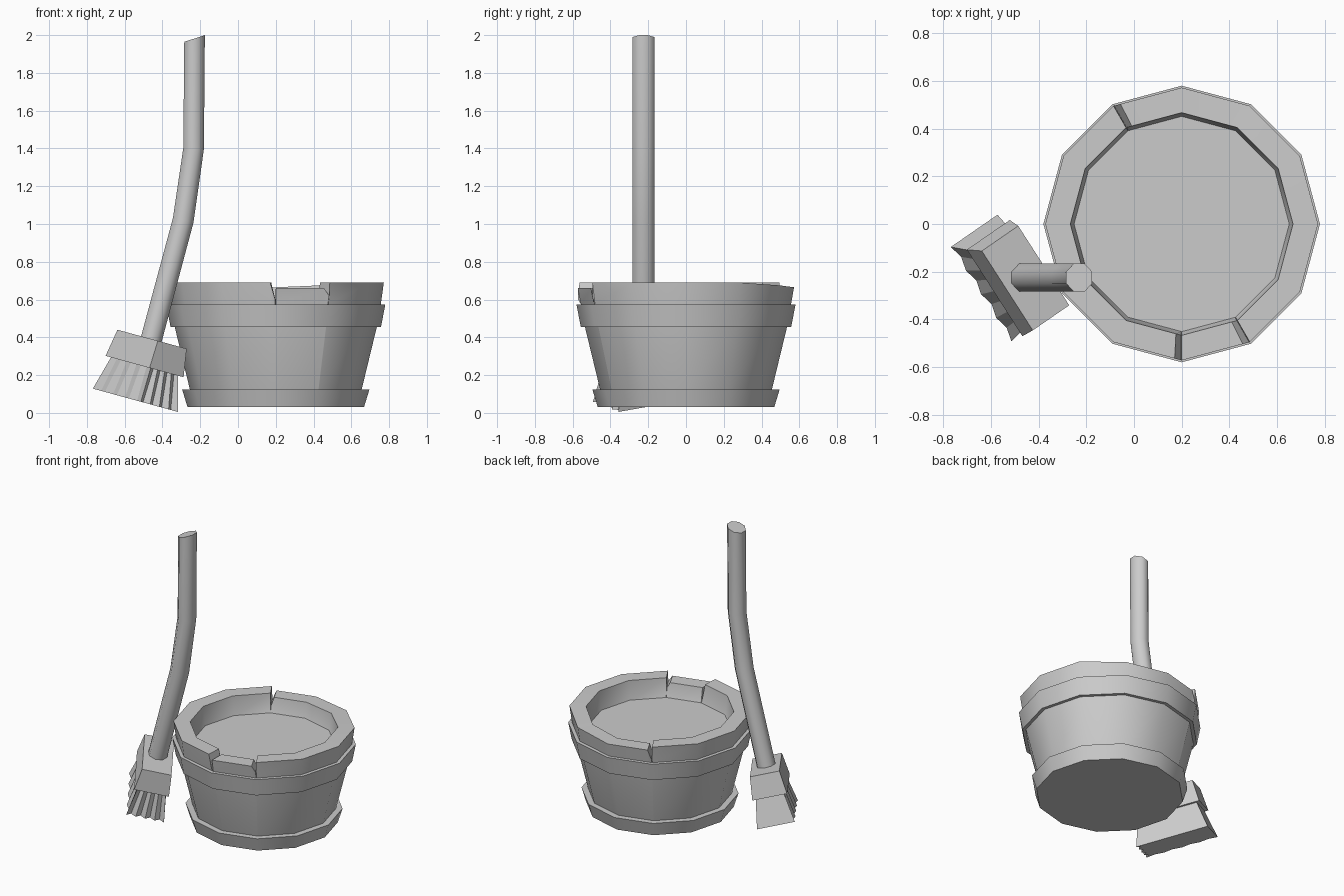
import bpy, bmesh
from math import sin, cos, pi, radians
from mathutils import Vector, Matrix

if "Cube" in bpy.data.objects:
    bpy.data.objects.remove(bpy.data.objects["Cube"])

grey = bpy.data.materials.new("plain_grey")
grey.use_nodes = True
grey.diffuse_color = (0.6, 0.6, 0.6, 1)
grey.node_tree.nodes["Principled BSDF"].inputs["Base Color"].default_value = (0.6, 0.6, 0.6, 1)

CENTRE = Vector((0.2, 0, 0))


def loft(name, rings, closed=False, caps=(False, False), matrix=None, angle=40):
    """Skin a list of equal point rings, optionally joining last to first."""
    bm = bmesh.new()
    loops = [[bm.verts.new(p) for p in ring] for ring in rings]
    n = len(loops[0])
    for a, b in zip(loops, loops[1:] + (loops[:1] if closed else [])):
        for i in range(n):
            j = (i + 1) % n
            bm.faces.new((a[i], a[j], b[j], b[i]))
    if caps[0]:
        bm.faces.new(loops[0])
    if caps[1]:
        bm.faces.new(loops[-1])
    bmesh.ops.recalc_face_normals(bm, faces=bm.faces)
    mesh = bpy.data.meshes.new(name)
    bm.to_mesh(mesh)
    bm.free()
    mesh.materials.append(grey)
    mesh.shade_smooth()
    mesh.set_sharp_from_angle(angle=radians(angle))
    obj = bpy.data.objects.new(name, mesh)
    if matrix:
        obj.matrix_world = matrix
    bpy.context.collection.objects.link(obj)
    return obj


def circle(r, z, sides=12):
    return [CENTRE + Vector((r * cos(2 * pi * i / sides), r * sin(2 * pi * i / sides), z))
            for i in range(sides)]


# Tub wall: one column per angle, with lowered and cracked staves in the rim
TOP = 0.69
columns = [(0, TOP), (30, TOP), (60, 0.675), (90, 0.665), (117, 0.665), (119.7, 0.6),
           (120, TOP), (150, TOP), (180, TOP), (210, TOP), (240, TOP), (267, TOP),
           (269.7, 0.6), (270, 0.66), (297, 0.66), (299.7, 0.62), (300, TOP), (330, TOP)]


def column(degrees, top):
    a = radians(degrees)
    # keep in-between columns on the flat side of the twelve-sided tub
    flat = cos(pi / 12) / cos(radians(degrees % 30 - 15))
    profile = [(0.43, 0.05), (0.455, 0.125), (0.535, 0.455), (0.556, 0.575),
               (0.572, top), (0.467, top), (0.45, 0.55), (0.44, 0.53)]
    return [CENTRE + Vector((r * flat * cos(a), r * flat * sin(a), z)) for r, z in profile]


loft("tub_wall", [column(*c) for c in columns], closed=True)

# Tub base, hoops and inside floor
loft("lower_hoop", [circle(0.467, 0.03), circle(0.496, 0.125), circle(0.43, 0.125)],
     caps=(True, False))
loft("upper_hoop", [circle(0.53, 0.455), circle(0.557, 0.455), circle(0.58, 0.575),
                    circle(0.54, 0.575)], closed=True)
loft("tub_floor", [circle(0.40, 0.54), circle(0.452, 0.56)], caps=(False, True))

# Bent broom handle, eight sided with a slanted top
Y = -0.225
path = [(-0.475, 0.33, 0.27), (-0.29, 1.02, 0.21), (-0.235, 1.4, 0.06), (-0.23, 1.982, -0.32)]
handle = []
for x, z, slope in path:
    ring = []
    for i in range(8):
        a = 2 * pi * (i + 0.5) / 8
        dx = 0.059 * cos(a)
        ring.append((x + dx, Y + 0.064 * sin(a), z - slope * dx))
    handle.append(ring)
loft("broom_handle", handle, caps=(True, True), angle=50)

# Broom head frame: length, width and shaft axes
up = Vector((0.264, 0, 0.964)).normalized()
along = Vector((0.213, -0.332, -0.0586))
along = (along - up * along.dot(up)).normalized()
across = up.cross(along)
head = Matrix((along, across, up)).transposed().to_4x4()
head.translation = (-0.455, -0.227, 0.39)


def rectangle(hu, hv, w):
    return [(-hu, -hv, w), (hu, -hv, w), (hu, hv, w), (-hu, hv, w)]


loft("broom_block", [rectangle(0.2, 0.095, 0), rectangle(0.218, 0.112, -0.15)],
     caps=(True, True), matrix=head, angle=20)


def bristle_ring(hu, hv, w, fold):
    """Rectangle with one long side rippled and one end deeply pleated."""
    pts = []
    for i in range(8):
        pts.append((-hu + 2 * hu * i / 8, -hv + (i % 2) * fold * 0.6, w))
    for i in range(9):
        pts.append((hu - (i % 2) * fold, -hv + 2 * hv * i / 8, w))
    pts.append((-hu, hv, w))
    return pts


loft("broom_bristles", [bristle_ring(0.195, 0.09, -0.145, 0.008),
                        bristle_ring(0.238, 0.122, -0.335, 0.025)],
     caps=(True, True), matrix=head, angle=20)
